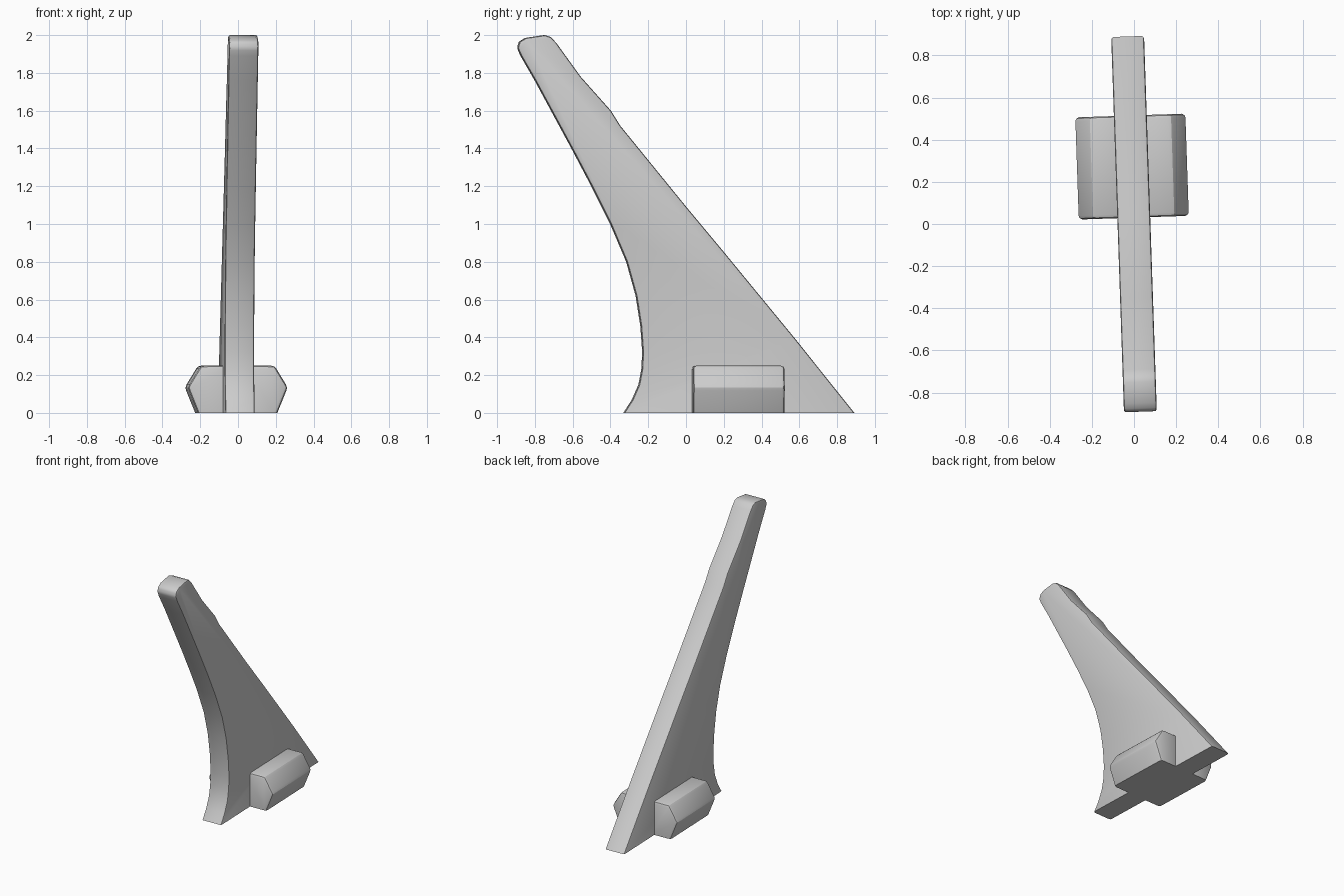
import bpy, bmesh

if "Cube" in bpy.data.objects:
    bpy.data.objects.remove(bpy.data.objects["Cube"])

YAW = 0.034  # the whole piece is turned slightly about z


def prism(name, outline, axis, start, end, bevel):
    """Extrude a 2D outline along x or y, softening all edges off the ground."""
    def place(p, d):
        return (d, p[0], p[1]) if axis == 'X' else (p[0], d, p[1])

    bm = bmesh.new()
    a = [bm.verts.new(place(p, start)) for p in outline]
    b = [bm.verts.new(place(p, end)) for p in outline]
    bm.faces.new(a)
    bm.faces.new(b[::-1])
    n = len(outline)
    for i in range(n):
        j = (i + 1) % n
        bm.faces.new((a[i], b[i], b[j], a[j]))
    bmesh.ops.recalc_face_normals(bm, faces=bm.faces)
    edges = [e for e in bm.edges
             if max(v.co.z for v in e.verts) > 0.001
             and e.calc_face_angle(0) > 0.6]
    bmesh.ops.bevel(bm, geom=edges, offset=bevel, segments=2,
                    profile=0.5, affect='EDGES', clamp_overlap=True)
    bmesh.ops.recalc_face_normals(bm, faces=bm.faces)
    mesh = bpy.data.meshes.new(name)
    bm.to_mesh(mesh)
    bm.free()
    obj = bpy.data.objects.new(name, mesh)
    bpy.context.collection.objects.link(obj)
    obj.rotation_euler.z = YAW
    return obj


def smooth(obj):
    bpy.ops.object.select_all(action='DESELECT')
    obj.select_set(True)
    bpy.context.view_layer.objects.active = obj
    bpy.ops.object.shade_smooth_by_angle(angle=0.5)


# Leaning fin: curved front edge, rounded tip, nearly straight back edge (y, z)
fin_outline = [
    (-0.33, 0), (-0.285, 0.07), (-0.25, 0.15), (-0.235, 0.23), (-0.23, 0.32),
    (-0.24, 0.46), (-0.265, 0.62), (-0.315, 0.80), (-0.40, 1.0),
    (-0.50, 1.2), (-0.60, 1.39), (-0.80, 1.76), (-0.875, 1.89),
    (-0.893, 1.93), (-0.885, 1.965), (-0.85, 1.985), (-0.75, 2.0),
    (-0.72, 1.99), (-0.69, 1.96), (-0.56, 1.78), (-0.40, 1.60),
    (-0.35, 1.52), (0, 1.09), (0.20, 0.85), (0.57, 0.40), (0.89, 0)]
fin = prism("fin", fin_outline, 'X', -0.078, 0.078, 0.012)
smooth(fin)

# Side lugs: faceted blocks with a pointed outer ridge, mirrored (x, z)
lug_outline = [(0.04, 0), (0.21, 0), (0.265, 0.135), (0.195, 0.25), (0.04, 0.25)]
lugs = prism("side_lugs", lug_outline, 'Y', 0.03, 0.515, 0.018)
mirror = lugs.modifiers.new("mirror", 'MIRROR')
mirror.use_axis = (True, False, False)
smooth(lugs)
